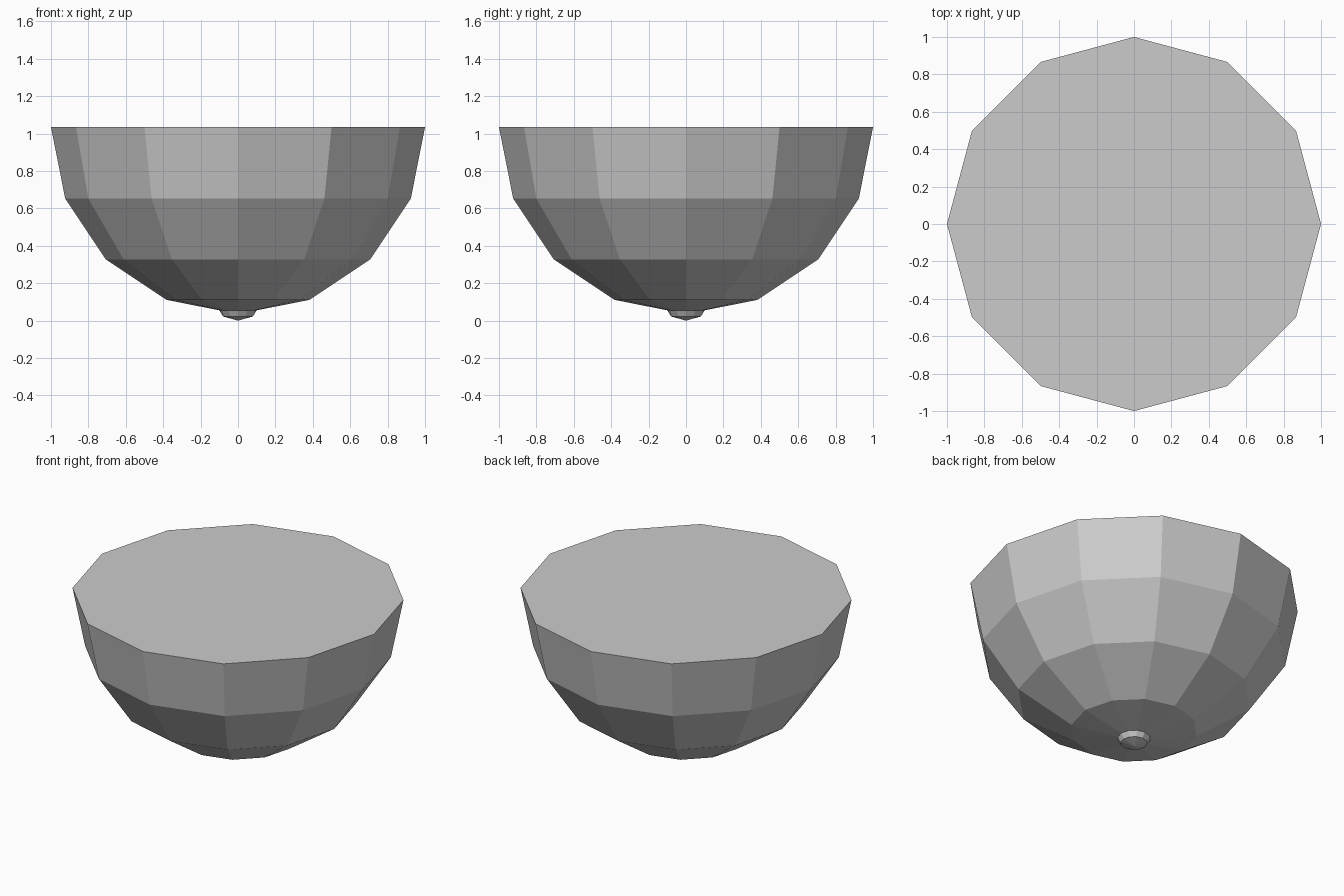
import bpy, bmesh
from math import sin, cos, pi

if "Cube" in bpy.data.objects:
    bpy.data.objects.remove(bpy.data.objects["Cube"])


def lathe(name, profile, sides):
    """Spin a (radius, z) profile into a closed flat-faced solid."""
    bm = bmesh.new()
    rings = []
    for r, z in profile:
        if r == 0:
            rings.append([bm.verts.new((0, 0, z))] * sides)
        else:
            rings.append([bm.verts.new((r * cos(2 * pi * i / sides),
                                        r * sin(2 * pi * i / sides), z))
                          for i in range(sides)])
    for a, b in zip(rings, rings[1:]):
        for i in range(sides):
            j = (i + 1) % sides
            bm.faces.new(list(dict.fromkeys((a[i], a[j], b[j], b[i]))))
    # flat lid on the last ring
    bm.faces.new(rings[-1])
    bmesh.ops.recalc_face_normals(bm, faces=bm.faces)
    mesh = bpy.data.meshes.new(name)
    bm.to_mesh(mesh)
    bm.free()
    obj = bpy.data.objects.new(name, mesh)
    bpy.context.collection.objects.link(obj)
    return obj


# Half-sphere body with flat top
TOP = 1.035
body = [(0, TOP - 1)] + [(cos(a * pi / 8), TOP - sin(a * pi / 8)) for a in (3, 2, 1, 0)]
lathe("dome_body", body, 12)

# Small button under the pole
lathe("bottom_button", [(0, 0.0), (0.08, 0.022), (0.1, 0.055)], 12)
